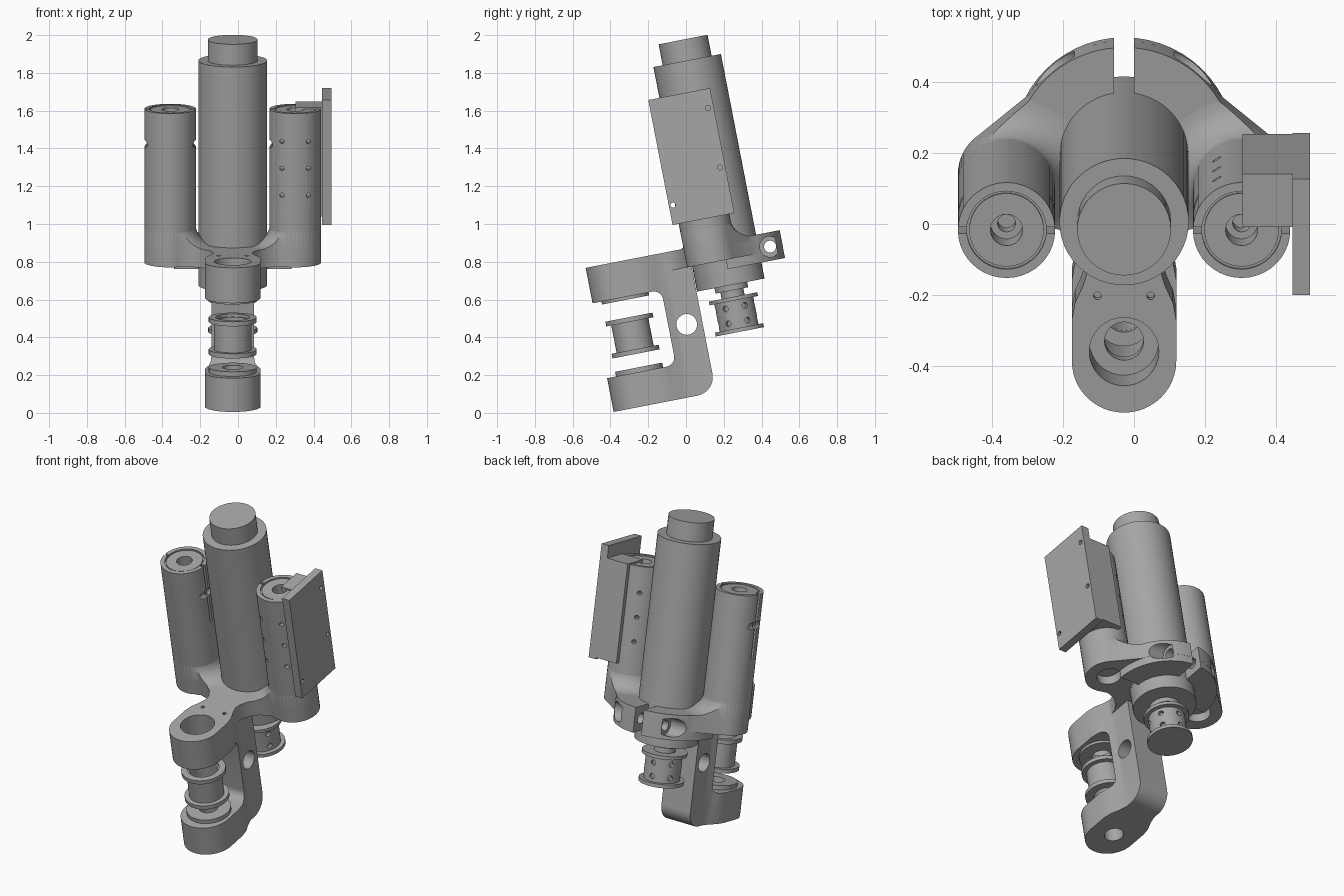
import bpy, bmesh, math
from mathutils import Matrix, Vector

if "Cube" in bpy.data.objects:
    bpy.data.objects.remove(bpy.data.objects["Cube"])

TILT = Matrix.Rotation(math.radians(11), 4, 'X')   # whole machine leans back
CX = -0.028                                        # symmetry plane
MOTOR_V, SIDE_V, SPOOL_V, SIDE_DX = 0.362, 0.29, -0.2, 0.331

grey = bpy.data.materials.new("machined grey")
grey.diffuse_color = (0.38, 0.38, 0.38, 1)
grey.use_nodes = True
grey.node_tree.nodes["Principled BSDF"].inputs["Base Color"].default_value = (0.38, 0.38, 0.38, 1)


def make(name, bm):
    bmesh.ops.recalc_face_normals(bm, faces=bm.faces)
    mesh = bpy.data.meshes.new(name)
    bm.to_mesh(mesh)
    bm.free()
    obj = bpy.data.objects.new(name, mesh)
    bpy.context.collection.objects.link(obj)
    mesh.materials.append(grey)
    obj.matrix_world = TILT
    return obj


def lathe(name, profile, x=CX, v=MOTOR_V, steps=40):
    """Turn (radius, height) points around an upright axis."""
    bm = bmesh.new()
    verts = [bm.verts.new((r, 0, w)) for r, w in profile]
    edges = [bm.edges.new(p) for p in zip(verts, verts[1:] + verts[:1])]
    bmesh.ops.spin(bm, geom=verts + edges, axis=(0, 0, 1), cent=(0, 0, 0),
                   angle=math.tau, steps=steps, use_merge=True)
    bmesh.ops.remove_doubles(bm, verts=bm.verts, dist=1e-5)
    bmesh.ops.translate(bm, verts=bm.verts, vec=(x, v, 0))
    return make(name, bm)


def prism(name, pts, lo, hi, along='z'):
    """Extrude a plan outline upward, or a side outline across x."""
    bm = bmesh.new()
    face = bm.faces.new([bm.verts.new((a, b, lo) if along == 'z' else (lo, a, b)) for a, b in pts])
    new = bmesh.ops.extrude_face_region(bm, geom=[face])["geom"]
    shift = (0, 0, hi - lo) if along == 'z' else (hi - lo, 0, 0)
    bmesh.ops.translate(bm, verts=[g for g in new if isinstance(g, bmesh.types.BMVert)], vec=shift)
    return make(name, bm)


def box(name, x0, x1, v0, v1, w0, w1):
    return prism(name, [(x0, v0), (x1, v0), (x1, v1), (x0, v1)], w0, w1)


def rod(name, axis, center, radius, length, segs=24):
    bm = bmesh.new()
    bmesh.ops.create_cone(bm, cap_ends=True, segments=segs, radius1=radius, radius2=radius, depth=length)
    turn = Vector((0, 0, 1)).rotation_difference(Vector(axis)).to_matrix().to_4x4()
    bmesh.ops.transform(bm, matrix=Matrix.Translation(center) @ turn, verts=bm.verts)
    return make(name, bm)


def boolean(obj, cutters, op='DIFFERENCE'):
    for c in cutters:
        m = obj.modifiers.new("cut", 'BOOLEAN')
        m.operation, m.solver, m.object = op, 'EXACT', c
        with bpy.context.temp_override(object=obj, active_object=obj, selected_objects=[obj]):
            bpy.ops.object.modifier_apply(modifier=m.name)
    for c in cutters:
        bpy.data.objects.remove(c)


def arc(cx, cy, r, a0, a1, n=12):
    angles = [math.radians(a0 + (a1 - a0) * i / n) for i in range(n + 1)]
    return [(cx + r * math.cos(a), cy + r * math.sin(a)) for a in angles]


def mirrored(half):
    """Close a half outline given at +x, mirrored about the symmetry plane."""
    return [(CX + x, v) for x, v in half] + [(CX - x, v) for x, v in reversed(half) if x > 1e-4]


# C-shaped frame: side outline trimmed by the plan outline
side = [(-0.4, 0.078)] + arc(0.077, 0.178, 0.1, -90, 0) + [(0.177, 0.855), (-0.4, 0.855), (-0.4, 0.664)]
side += arc(-0.054, 0.614, 0.05, 90, 0, 8) + arc(-0.054, 0.31, 0.05, 0, -90, 8) + [(-0.4, 0.26)]
frame = prism("c_frame", side, CX - 0.2, CX + 0.2, 'x')
plan = arc(0, -0.228, 0.147, -90, 0) + [(0.147, -0.11), (0.138, -0.06), (0.115, -0.01), (0.1, 0.04), (0.1, 0.2)]
boolean(frame, [prism("plan_cutter", mirrored(plan), 0, 1)], 'INTERSECT')
cuts = [rod("frame_hole", (1, 0, 0), (CX, 0.093, 0.459), 0.055, 1, 32),
        rod("top_bore", (0, 0, 1), (CX, SPOOL_V, 0.8), 0.098, 0.2, 32),
        rod("through_bore", (0, 0, 1), (CX, SPOOL_V, 0.45), 0.055, 1)]
cuts += [rod("pin_hole", (0, 0, 1), (CX + s * 0.075, -0.04, 0.855), 0.011, 0.06, 12) for s in (-1, 1)]
boolean(frame, cuts)

# bearing rings on the inside of both frame arms
for name, w0, w1 in (("upper_bearing", 0.648, 0.67), ("lower_bearing", 0.255, 0.285)):
    lathe(name, [(0.055, w0), (0.127, w0), (0.127, w1), (0.055, w1)], v=SPOOL_V)

# front spool, hollow
lathe("front_spool", [(0.08, 0.357), (0.127, 0.357), (0.127, 0.382), (0.1, 0.382), (0.1, 0.53),
                      (0.127, 0.53), (0.127, 0.555), (0.09, 0.555), (0.09, 0.54), (0.08, 0.54)], v=SPOOL_V)

# drive spool below the main motor with its set-screw holes
drive = lathe("drive_spool", [(0, 0.367), (0.13, 0.367), (0.13, 0.388), (0.105, 0.388), (0.105, 0.535),
                              (0.13, 0.535), (0.13, 0.555), (0.062, 0.555), (0.062, 0.59), (0.088, 0.59),
                              (0.088, 0.625), (0, 0.625)])
screws = []
for i in range(6):
    a = math.radians(30 + 60 * i)
    for w in (0.42, 0.5):
        screws.append(rod("screw_hole", (math.cos(a), math.sin(a), 0),
                          (CX + 0.105 * math.cos(a), MOTOR_V + 0.105 * math.sin(a), w), 0.016, 0.04, 12))
boolean(drive, screws)

# wing plate joining both side cylinders to the neck
wing = [(0, 0.02), (0.1, 0.02), (0.108, 0.07), (0.135, 0.115), (0.18, 0.15), (0.24, 0.17)]
wing += arc(SIDE_DX, SIDE_V, 0.137, -110, 56, 20) + arc(0, MOTOR_V, 0.311, 30, 90)
wings = prism("wing_plate", mirrored(wing), 0.755, 0.855)
boolean(wings, [rod("wing_hole", (0, 0, 1), (CX + s * SIDE_DX, SIDE_V, 0.76), 0.07, 0.1) for s in (-1, 1)]
        + [box("slot", CX - 0.028, CX + 0.028, 0.5, 0.8, 0.6, 1)])

# split clamp collar with its cross bolt
collar = prism("clamp_collar", [(CX + x, v) for x, v in arc(0, MOTOR_V, 0.3105, 0, 180, 28)], 0.705, 0.853)
ears = [box("slot", CX - 0.028, CX + 0.028, 0.5, 0.8, 0.6, 1),
        rod("bolt_hole", (1, 0, 0), (CX, 0.605, 0.779), 0.032, 1)]
ears += [rod("bolt_pocket", (1, 0, 0), (CX + s * 0.27, 0.605, 0.779), 0.055, 0.26) for s in (-1, 1)]
boolean(collar, ears)
boolean(wings, [rod("bolt_hole", (1, 0, 0), (CX, 0.605, 0.779), 0.032, 1)]
        + [rod("bolt_pocket", (1, 0, 0), (CX + s * 0.27, 0.605, 0.779), 0.055, 0.26) for s in (-1, 1)])
lathe("motor_boss", [(0, 0.619), (0.182, 0.619), (0.182, 0.76), (0, 0.76)])

# main motor and end cap
lathe("main_motor", [(0, 0.74), (0.182, 0.74), (0.182, 1.83), (0, 1.83)], steps=48)
lathe("motor_cap", [(0, 1.82), (0.132, 1.82), (0.132, 1.943), (0, 1.943)])

# side cylinders, fillets at their feet, clamp slits and screw holes
for s, label in ((-1, "left_hand"), (1, "right_hand")):
    x = CX + s * SIDE_DX
    tube = lathe(label + "_cylinder", [(0, 0.81), (0.07, 0.81), (0.07, 0.755), (0.137, 0.755), (0.137, 1.584),
                                       (0.112, 1.584), (0.112, 1.572), (0.105, 1.572), (0.105, 1.58),
                                       (0.045, 1.58), (0.045, 1.48), (0.025, 1.48), (0.025, 1.42), (0, 1.42)], x, SIDE_V)
    cuts = [box("slit", x + t * 0.137 - 0.024, x + t * 0.137 + 0.024, SIDE_V - 0.009, SIDE_V + 0.009, 1.2, 1.7)
            for t in (-1, 1)]
    cuts += [rod("notch", (0, 1, 0), (x + t * 0.142, SIDE_V, 1.4), 0.022, 0.4) for t in ((-1, 1) if s < 0 else (-1,))]
    if s > 0:
        cuts += [rod("screw_hole", (0, 1, 0), (x + t * 0.07, SIDE_V + d * 0.12, w), 0.012, 0.08, 12)
                 for t in (-1, 1) for d in (-1, 1) for w in (1.14, 1.285, 1.43)]
    boolean(tube, cuts)
    fillet = lathe(label + "_fillet", [(0, 0.83), (0.24, 0.83), (0.24, 0.855)]
                   + [(0.24 - a, 0.96 - b) for a, b in arc(0, 0, 0.105, 90, 0, 8)] + [(0, 0.96)], x, SIDE_V)
    boolean(fillet, [prism("fillet_trim", mirrored(wing), 0.8, 1)], 'INTERSECT')

# mounting block and flat plate on one side
box("mounting_block", 0.305, 0.447, 0.3, 0.453, 1.0, 1.59)
plate = box("mounting_plate", 0.446, 0.495, 0.12, 0.453, 0.99, 1.664)
boolean(plate, [rod("plate_hole", (1, 0, 0), (0.47, v, w), 0.014, 0.2, 12)
                for v, w in ((0.422, 1.562), (0.425, 1.242), (0.142, 1.093))])

# smooth round walls, keep machined edges sharp
for obj in bpy.context.scene.objects:
    if obj.type == 'MESH':
        with bpy.context.temp_override(object=obj, active_object=obj, selected_objects=[obj],
                                       selected_editable_objects=[obj]):
            bpy.ops.object.shade_smooth_by_angle(angle=math.radians(30))
